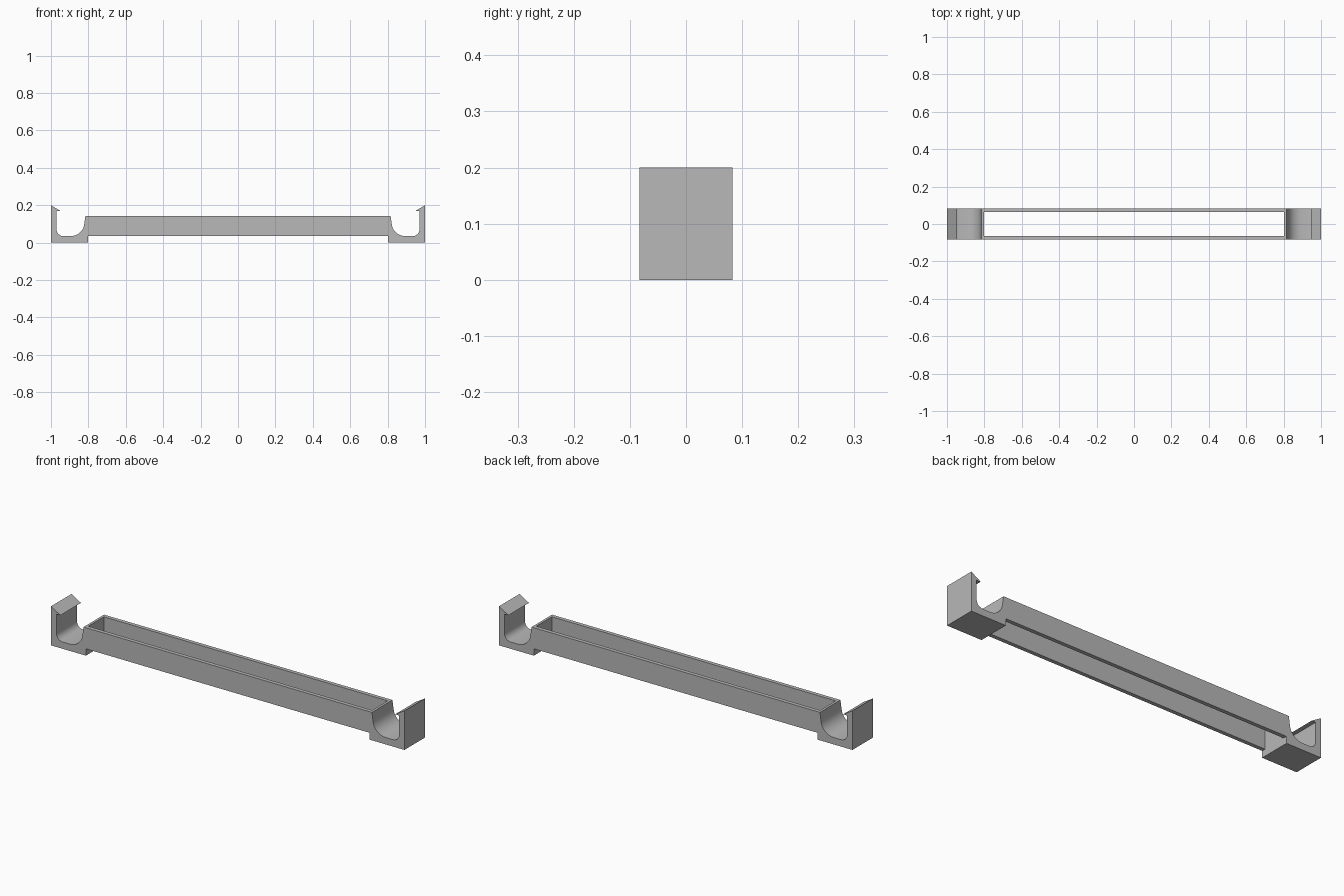
import bpy, bmesh
from math import sin, cos, pi, radians

if "Cube" in bpy.data.objects:
    bpy.data.objects.remove(bpy.data.objects["Cube"])

HALF_WIDTH = 0.083   # overall half depth in y
FLOOR = 0.035        # underside of the beam, and floor of the end channels
BEAM_TOP = 0.143
SLOT_END = 0.803     # end of the slot, flush with the end blocks
SLOT_HALF = 0.063

# Single colour
grey = bpy.data.materials.new("plain grey")
grey.use_nodes = True
grey.diffuse_color = (0.48, 0.48, 0.48, 1)
grey.node_tree.nodes["Principled BSDF"].inputs["Base Color"].default_value = grey.diffuse_color


def prism(name, outline, half_depth):
    """Extrude an (x, z) outline symmetrically along y."""
    bm = bmesh.new()
    face = bm.faces.new([bm.verts.new((x, -half_depth, z)) for x, z in outline])
    result = bmesh.ops.extrude_face_region(bm, geom=[face])
    moved = [g for g in result["geom"] if isinstance(g, bmesh.types.BMVert)]
    bmesh.ops.translate(bm, verts=moved, vec=(0, 2 * half_depth, 0))
    bmesh.ops.recalc_face_normals(bm, faces=bm.faces)
    mesh = bpy.data.meshes.new(name)
    bm.to_mesh(mesh)
    bm.free()
    mesh.materials.append(grey)
    obj = bpy.data.objects.new(name, mesh)
    bpy.context.collection.objects.link(obj)
    return obj


def arc(cx, cz, rx, rz, start, end, steps):
    angles = [radians(start + (end - start) * i / steps) for i in range(steps + 1)]
    return [(cx + rx * cos(a), cz + rz * sin(a)) for a in angles]


# Right half of the side outline: beam foot, end block, clip hook, round channel
half = [(SLOT_END, FLOOR), (SLOT_END, 0), (1, 0), (1, 0.2),
        (0.947, 0.168), (0.97, 0.168)]
half += arc(0.935, FLOOR + 0.035, 0.035, 0.035, 0, -90, 6)
half += arc(0.895, FLOOR + 0.07, 0.073, 0.07, -90, -175, 12)
half += [(0.816, BEAM_TOP)]
outline = half + [(-x, z) for x, z in reversed(half)]
holder = prism("clip_holder", outline, HALF_WIDTH)

# Long slot cut right through the beam
slot = prism("slot_cutter", [(-SLOT_END, -0.1), (SLOT_END, -0.1),
                             (SLOT_END, 0.3), (-SLOT_END, 0.3)], SLOT_HALF)
slot.hide_render = True
cut = holder.modifiers.new("slot", "BOOLEAN")
cut.operation = "DIFFERENCE"
cut.solver = "EXACT"
cut.object = slot

bpy.ops.object.select_all(action="DESELECT")
holder.select_set(True)
bpy.context.view_layer.objects.active = holder
bpy.ops.object.modifier_apply(modifier=cut.name)
bpy.data.objects.remove(slot)

# Smooth channels with crisp corners
bpy.ops.object.shade_smooth_by_angle(angle=radians(25))
